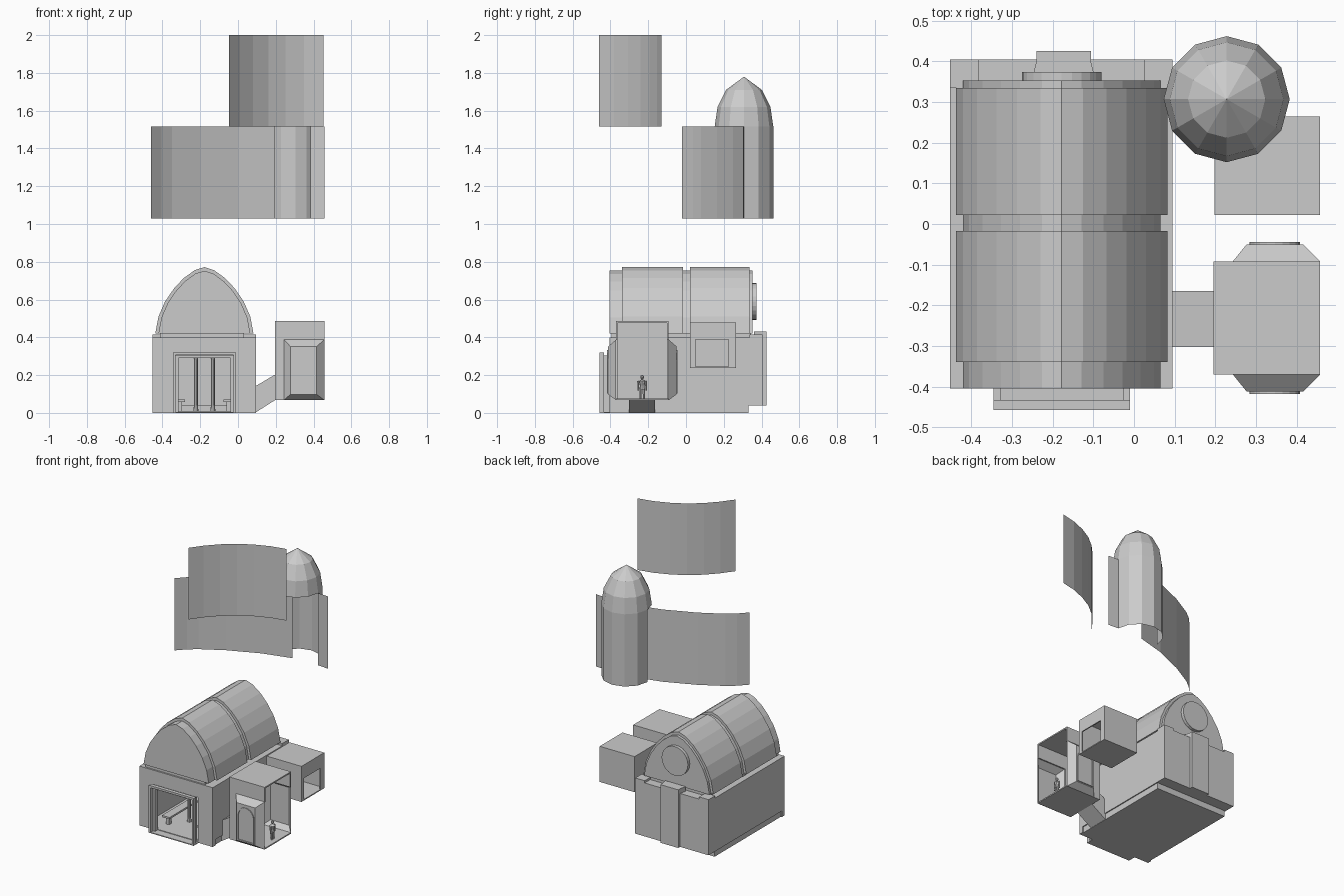
import bpy, bmesh
from math import sin, cos, pi

if "Cube" in bpy.data.objects:
    bpy.data.objects.remove(bpy.data.objects["Cube"])


def make(name, verts, faces):
    me = bpy.data.meshes.new(name)
    me.from_pydata(verts, [], faces)
    bm = bmesh.new()
    bm.from_mesh(me)
    bmesh.ops.recalc_face_normals(bm, faces=bm.faces)
    bm.to_mesh(me)
    bm.free()
    ob = bpy.data.objects.new(name, me)
    bpy.context.collection.objects.link(ob)
    return ob


def prism(name, pts, a, b, axis):
    """Extrude a closed 2D outline from a to b along an axis."""
    def place(p, t):
        return {'x': (t, p[0], p[1]), 'y': (p[0], t, p[1]), 'z': (p[0], p[1], t)}[axis]
    n = len(pts)
    verts = [place(p, a) for p in pts] + [place(p, b) for p in pts]
    faces = [list(range(n)), list(range(n, 2 * n))]
    faces += [[i, (i + 1) % n, n + (i + 1) % n, n + i] for i in range(n)]
    return make(name, verts, faces)


def box(name, x0, x1, y0, y1, z0, z1):
    return prism(name, [(x0, y0), (x1, y0), (x1, y1), (x0, y1)], z0, z1, 'z')


def sheet(name, path, z0, z1):
    """Thin upright wall following a plan path."""
    n = len(path)
    verts = [(x, y, z) for z in (z0, z1) for x, y in path]
    return make(name, verts, [[i, i + 1, n + i + 1, n + i] for i in range(n - 1)])


def lathe(name, cx, cy, profile, n=12):
    verts = [(cx + r * cos(2 * pi * i / n), cy + r * sin(2 * pi * i / n), z)
             for r, z in profile for i in range(n)]
    faces = [[k * n + i, k * n + (i + 1) % n, (k + 1) * n + (i + 1) % n, (k + 1) * n + i]
             for k in range(len(profile) - 1) for i in range(n)]
    ob = make(name, verts, faces)
    bm = bmesh.new()
    bm.from_mesh(ob.data)
    bmesh.ops.remove_doubles(bm, verts=bm.verts, dist=1e-5)
    bm.to_mesh(ob.data)
    bm.free()
    return ob


CX = -0.178

# Main hall: plinth, walls, ceiling, with an open front doorway
box("plinth", -0.445, 0.085, -0.405, 0.33, 0, 0.01)
for s, x0, x1 in (("left", -0.452, -0.34), ("right", -0.015, 0.095)):
    box("front_wall_" + s, x0, x1, -0.405, -0.375, 0, 0.40)
box("front_lintel", -0.34, -0.015, -0.405, -0.375, 0.305, 0.40)
box("left_wall", -0.452, -0.425, -0.405, 0.405, 0.04, 0.40)
box("right_wall", 0.068, 0.095, -0.405, 0.405, 0.04, 0.40)
box("left_footing", -0.445, -0.425, -0.405, 0.33, 0, 0.04)
box("right_footing", 0.068, 0.088, -0.405, 0.33, 0, 0.04)
box("back_wall", -0.452, 0.095, 0.33, 0.405, 0.04, 0.40)
box("back_footing", -0.445, 0.085, 0.31, 0.33, 0, 0.04)
box("hall_ceiling", -0.452, 0.095, -0.405, 0.405, 0.385, 0.40)
box("roof_curb", CX - 0.235, CX + 0.21, -0.395, 0.345, 0.40, 0.42)

# Doorway frame in two steps
for nm, x0, x1, y0, y1, t in (("outer", -0.345, -0.01, -0.458, -0.433, 0.32),
                              ("inner", -0.33, -0.025, -0.433, -0.403, 0.305)):
    box(nm + "_jamb_left", x0, x0 + 0.014, y0, y1, 0, t)
    box(nm + "_jamb_right", x1 - 0.014, x1, y0, y1, 0, t)
    box(nm + "_head", x0, x1, y0, y1, t - 0.014, t)
box("threshold", -0.345, -0.01, -0.458, -0.403, 0, 0.006)

# Hall interior: columns and side tables
for s in (-1, 1):
    for y in (-0.2, 0.0, 0.2):
        lathe("column", CX + s * 0.045, y, [(0.014, 0.01), (0.01, 0.04), (0.01, 0.28), (0.014, 0.305)], 8)
    tx = CX + s * 0.13
    box("table_top", tx - 0.028, tx + 0.028, -0.33, 0.2, 0.058, 0.07)
    for y in (-0.3, 0.17):
        box("table_leg", tx - 0.012, tx + 0.012, y - 0.012, y + 0.012, 0.01, 0.058)

# Pointed vault roof: two ribs of shell over a slimmer core
half = [(0.26, 0.42), (0.243, 0.51), (0.208, 0.59), (0.16, 0.66), (0.11, 0.713), (0.052, 0.755)]
def vault(name, y0, y1, k, top):
    side = [(w * k, 0.42 + (z - 0.42) * top) for w, z in half]
    pts = [(CX + w, z) for w, z in side] + [(CX, 0.42 + 0.352 * top)]
    pts += [(CX - w, z) for w, z in reversed(side)]
    prism(name, pts, y0, y1, 'y')
vault("vault_core", -0.405, 0.353, 0.935, 0.945)
vault("vault_front", -0.34, -0.017, 1, 1)
vault("vault_back", 0.022, 0.335, 1, 1)

# Round disc on the rear gable and rear buttress
prism("gable_disc", [(CX + 0.098 * cos(i * pi / 12), 0.59 + 0.098 * sin(i * pi / 12))
                     for i in range(24)], 0.35, 0.374, 'y')
prism("rear_buttress", [(-0.25, 0.36), (-0.24, 0.40), (-0.24, 0.425), (-0.106, 0.425),
                        (-0.106, 0.40), (-0.096, 0.36)], 0.04, 0.432, 'z')
for x0 in (-0.452, 0.025):
    box("rear_roof_pad", x0, x0 + 0.07, 0.335, 0.405, 0.40, 0.415)

# Sloping bridge to the side room
prism("bridge", [(0.09, 0), (0.2, 0.07), (0.2, 0.205), (0.09, 0.14)], -0.302, -0.165, 'y')

# Side room, open towards the right
X0, X1, Y0, Y1 = 0.195, 0.458, -0.37, -0.092
box("room_floor", X0, X1, Y0, Y1, 0.067, 0.075)
box("room_roof", X0, X1, Y0, Y1, 0.477, 0.486)
box("room_inner_wall", X0, X0 + 0.01, Y0, Y1, 0.067, 0.486)
for s, yw in ((-1, Y0), (1, Y1)):
    ya, yb = sorted((yw, yw - s * 0.008))
    box("room_header", X0, X1, ya, yb, 0.385, 0.486)
    box("room_side_strip", X0, 0.243, ya, yb, 0.067, 0.385)
    # tapered window bay
    yo = yw + s * 0.042
    outer = [(0.243, 0.067), (X1, 0.067), (X1, 0.388), (0.243, 0.388)]
    inner = [(0.277, 0.098), (0.416, 0.098), (0.416, 0.352), (0.277, 0.352)]
    verts = [(x, yw, z) for x, z in outer] + [(x, yo, z) for x, z in inner]
    make("window_bay", verts, [[i, (i + 1) % 4, 4 + (i + 1) % 4, 4 + i] for i in range(4)] + [[4, 5, 6, 7]])
    # raised arch moulding around the pane
    def arch(r, base):
        return ([(0.3465 - r, base)] +
                [(0.3465 - r * cos(i * pi / 10), 0.272 + r * sin(i * pi / 10)) for i in range(11)] +
                [(0.3465 + r, base)])
    a, b = arch(0.062, 0.103), arch(0.054, 0.110)
    n = len(a)
    verts = [(x, yo + s * d, z) for ring, d in ((a, 0), (a, 0.006), (b, 0.006), (b, 0)) for x, z in ring]
    make("window_arch", verts, [[k * n + i, k * n + (i + 1) % n, (k + 1) * n + (i + 1) % n, (k + 1) * n + i]
                                for k in range(3) for i in range(n)])

# Small statue standing in the side room
FX, FY = 0.42, -0.232
for s in (-1, 1):
    lathe("statue_leg", FX, FY + s * 0.009, [(0.006, 0.075), (0.008, 0.13), (0, 0.131)], 6)
    lathe("statue_arm", FX, FY + s * 0.021, [(0, 0.118), (0.005, 0.12), (0.006, 0.168), (0, 0.172)], 6)
lathe("statue_torso", FX, FY, [(0.014, 0.125), (0.012, 0.145), (0.018, 0.168), (0.005, 0.177)], 8)
lathe("statue_head", FX, FY, [(0.004, 0.176), (0.01, 0.187), (0.008, 0.197), (0, 0.202)], 8)

# Rear side chamber with a window in its right face
P = (0.198, 0.458, 0.022, 0.265)
box("chamber_floor", *P, 0.238, 0.245)
box("chamber_roof", *P, 0.47, 0.478)
box("chamber_inner_wall", 0.198, 0.206, 0.022, 0.265, 0.238, 0.478)
box("chamber_front", 0.198, 0.458, 0.022, 0.03, 0.238, 0.478)
box("chamber_back", 0.198, 0.458, 0.257, 0.265, 0.238, 0.478)
box("chamber_window_head", 0.45, 0.458, 0.022, 0.265, 0.388, 0.478)
box("chamber_window_left", 0.45, 0.458, 0.022, 0.05, 0.238, 0.388)
box("chamber_window_right", 0.45, 0.458, 0.226, 0.265, 0.238, 0.388)

# Floating curved screens and the domed turret
sheet("lower_screen", [(-0.46, -0.02), (-0.405, 0.037), (-0.35, 0.08), (-0.2, 0.165),
                       (0, 0.25), (0.195, 0.302)], 1.03, 1.517)
TX, TY, R = 0.228, 0.307, 0.155
half_ring = [(TX + R * cos(i * pi / 6), TY + R * sin(i * pi / 6)) for i in range(6, -1, -1)]
sheet("turret_wall", half_ring, 1.03, 1.517)
sheet("screen_end", [(TX + R, TY), (0.458, 0.302)], 1.03, 1.517)
lathe("turret_dome", TX, TY, [(R, 1.517), (0.14, 1.62), (0.095, 1.71), (0, 1.78)])
sheet("upper_screen", [(-0.048, -0.46), (0.01, -0.382), (0.08, -0.308), (0.162, -0.242),
                       (0.252, -0.192), (0.35, -0.153), (0.453, -0.13)], 1.517, 2.0)
